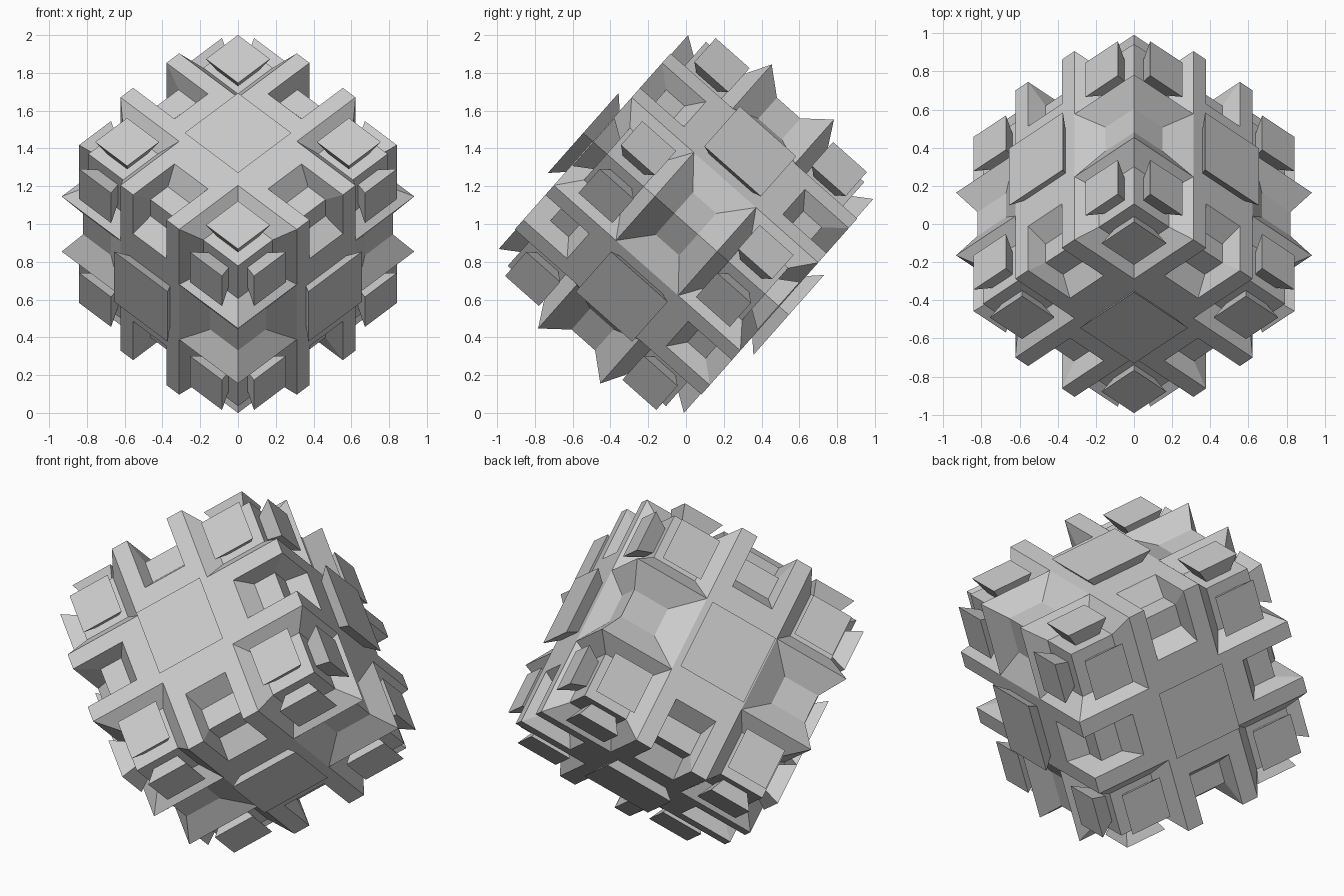
import bpy, bmesh
from itertools import product
from mathutils import Vector

cube = bpy.data.objects.get("Cube")
if cube:
    bpy.data.objects.remove(cube, do_unlink=True)

# Tilted frame: two side axes and the upper front axis
front = Vector((0, -0.749, 0.663)).normalized()
up = Vector((0, 0.663, 0.749)).normalized()
side = Vector((1, 0, 0))
AXES = ((side + up).normalized(), (up - side).normalized(), front)
CENTRE = Vector((0, 0, 1))

D = 0.66       # half size of the cube
R = 0.22       # grid line on each face

grey = bpy.data.materials.new("plain grey")
grey.use_nodes = True
colour = (0.6, 0.6, 0.6, 1)
grey.diffuse_color = colour
bsdf = grey.node_tree.nodes["Principled BSDF"]
bsdf.inputs["Base Color"].default_value = colour
bsdf.inputs["Roughness"].default_value = 0.8


def make_object(name, polys):
    """Mirror one octant's polygons to all eight and build a mesh."""
    bm = bmesh.new()
    for signs in product((1, -1), repeat=3):
        for poly in polys:
            pts = [CENTRE + sum((AXES[n] * (p[n] * signs[n]) for n in range(3)),
                                Vector()) for p in poly]
            bm.faces.new([bm.verts.new(p) for p in pts])
    bmesh.ops.remove_doubles(bm, verts=bm.verts, dist=0.0005)
    bmesh.ops.recalc_face_normals(bm, faces=bm.faces)
    mesh = bpy.data.meshes.new(name)
    bm.to_mesh(mesh)
    bm.free()
    mesh.materials.append(grey)
    obj = bpy.data.objects.new(name, mesh)
    bpy.context.collection.objects.link(obj)
    return obj


def on_face(i, j, k, pts):
    """Place (along i, along j, height on k) points in the axis frame."""
    out = []
    for a, b, h in pts:
        v = [0, 0, 0]
        v[i], v[j], v[k] = a, b, h
        out.append(v)
    return out


def rect(a0, a1, b0, b1, h):
    return [(a0, b0, h), (a1, b0, h), (a1, b1, h), (a0, b1, h)]


def corner_cell():
    """Sunken corner with sloped walls towards the raised cross."""
    s, f = 0.3, 0.56
    wall = [(R, R, D), (D, R, D), (f, s, f), (s, s, f)]
    return [wall, [(b, a, h) for a, b, h in wall], rect(s, f, s, f, f)]


def edge_cell(start, half, floor_start, floor_half, f):
    """Recess that runs over a cube edge, with flat borders when narrow."""
    s, w, fs, fw = start, half, floor_start, floor_half
    polys = [
        [(s, 0, D), (s, w, D), (fs, fw, f), (fs, 0, f)],
        [(s, w, D), (D, w, D), (f, fw, f), (fs, fw, f)],
        rect(fs, f, 0, fw, f),
    ]
    if w < R:
        polys += [rect(R, s, 0, w, D), rect(R, s, w, R, D), rect(s, D, w, R, D)]
    return polys


def plate(c, base_half, base_h, top_half, top_h):
    """Flared plate, wider at its outer face."""
    b = rect(c - base_half, c + base_half, c - base_half, c + base_half, base_h)
    t = rect(c - top_half, c + top_half, c - top_half, c + top_half, top_h)
    return [b, t] + [[b[n], b[n - 1], t[n - 1], t[n]] for n in range(4)]


def half_plate(base_half, base_h, top_half, top_h):
    """Quarter of a central flared plate, completed by mirroring."""
    bh, th = base_half, top_half
    wall = [(bh, 0, base_h), (bh, bh, base_h), (th, th, top_h), (th, 0, top_h)]
    return [rect(0, bh, 0, bh, base_h), rect(0, th, 0, th, top_h),
            wall, [(b, a, h) for a, b, h in wall]]


PIT = (R, R, 0.37, 0.083, 0.58)
SLOT = (0.35, 0.125, 0.42, 0.105, 0.55)

body, centre_plates, corner_plates = [], [], []
for k in range(3):
    i, j = [n for n in range(3) if n != k]
    body += [on_face(i, j, k, p) for p in [rect(0, R, 0, R, D)] + corner_cell()]
    for a, b in ((i, j), (j, i)):
        # Wide pits between the side faces, narrow slots elsewhere
        shape = SLOT if 2 in (a, k) else PIT
        body += [on_face(a, b, k, p) for p in edge_cell(*shape)]
    centre_plates += [on_face(i, j, k, p) for p in half_plate(0.152, 0.659, 0.2, 0.727)]
    corner_plates += [on_face(i, j, k, p) for p in plate(0.415, 0.075, 0.559, 0.12, 0.655)]

make_object("block_body", body)
make_object("centre_plates", centre_plates)
make_object("corner_plates", corner_plates)
